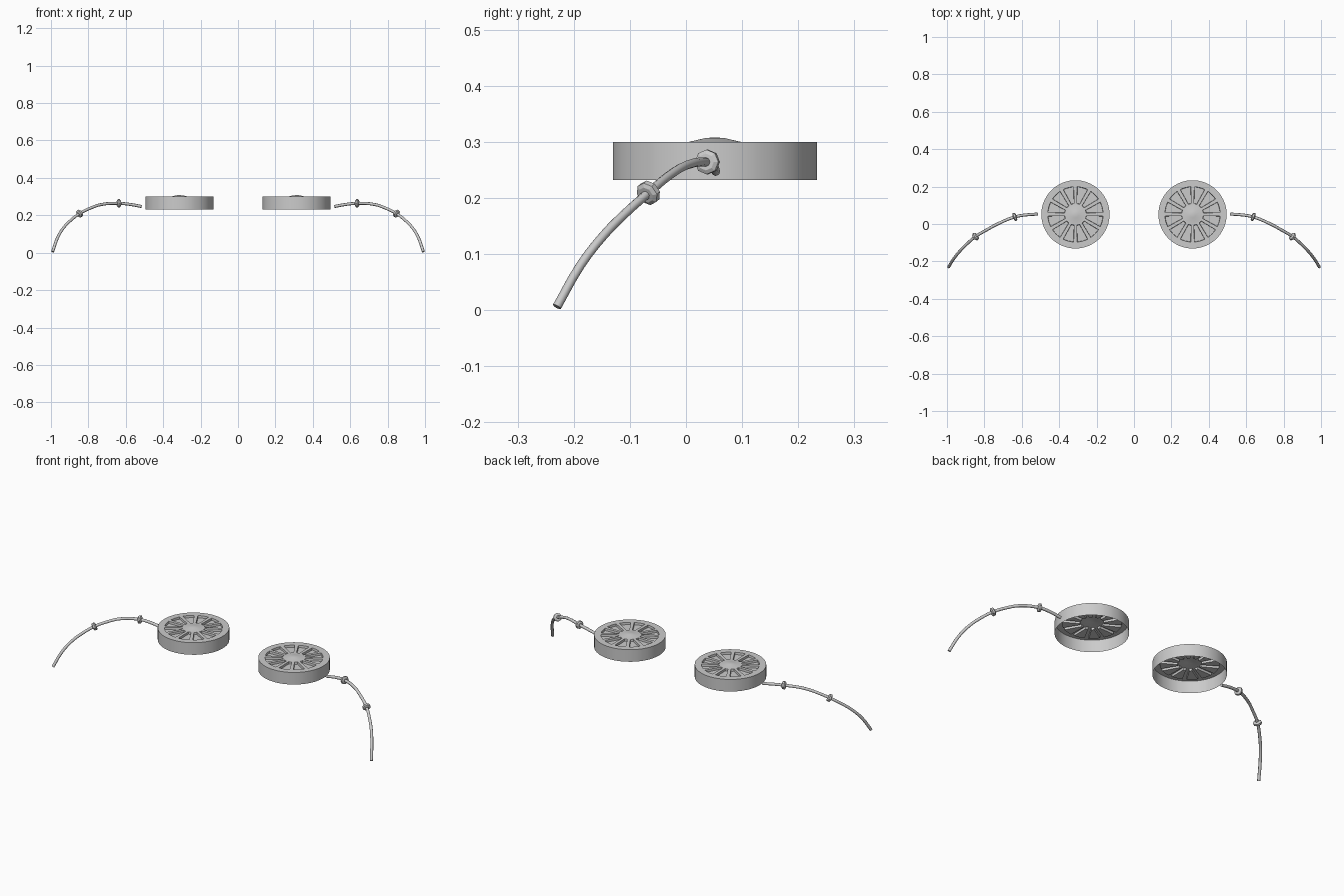
import bpy, bmesh, math
from mathutils import Vector

if "Cube" in bpy.data.objects:
    bpy.data.objects.remove(bpy.data.objects["Cube"])

grey = bpy.data.materials.new("plain grey")
grey.diffuse_color = (0.6, 0.6, 0.6, 1)
grey.use_nodes = True
grey.node_tree.nodes["Principled BSDF"].inputs["Base Color"].default_value = grey.diffuse_color

CX, CY, R = 0.313, 0.0515, 0.1825      # disc centre and radius
BOTTOM, TOP = 0.232, 0.30
SPOKES, ARC = 12, 4                    # spokes, segments across each window


def finish(bm, name, angle=30):
    bmesh.ops.recalc_face_normals(bm, faces=bm.faces) if name != "disc" else None
    me = bpy.data.meshes.new(name)
    bm.to_mesh(me)
    bm.free()
    ob = bpy.data.objects.new(name, me)
    bpy.context.collection.objects.link(ob)
    me.materials.append(grey)
    bpy.ops.object.select_all(action='DESELECT')
    ob.select_set(True)
    bpy.context.view_layer.objects.active = ob
    bpy.ops.object.shade_smooth_by_angle(angle=math.radians(angle))
    return ob


def build_disc(side):
    """Open-bottomed drum with a spoked, recessed top and a low domed hub."""
    bm = bmesh.new()
    n = SPOKES * (ARC + 1)

    def ring(r, z, half=None):
        # half = half-width of a spoke, constant along its length
        vs = []
        for i in range(SPOKES):
            mid = 2 * math.pi * i / SPOKES
            h = math.asin(half / r)
            span = 2 * math.pi / SPOKES - 2 * h
            for j in range(ARC + 1):
                a = mid + h + span * j / ARC
                vs.append(bm.verts.new((side * CX + r * math.cos(a),
                                        CY + r * math.sin(a), z)))
        return vs

    def bridge(a, b):
        for i in range(n):
            k = (i + 1) % n
            bm.faces.new((a[i], a[k], b[k], b[i]))

    low, rim = ring(R, BOTTOM, 0.014), ring(R, TOP, 0.014)
    outer, inner = ring(0.148, TOP, 0.0095), ring(0.058, TOP, 0.0075)
    hub, dome = ring(0.046, TOP, 0.006), ring(0.018, 0.3065, 0.0024)
    for a, b in ((low, rim), (rim, outer), (inner, hub), (hub, dome)):
        bridge(a, b)
    tip = bm.verts.new((side * CX, CY, 0.308))
    for i in range(n):
        bm.faces.new((dome[i], dome[(i + 1) % n], tip))
    # spokes and windows between outer and inner rings
    windows = []
    for i in range(SPOKES):
        s = i * (ARC + 1)
        e, nx = s + ARC, (s + ARC + 1) % n
        windows.append(bm.faces.new(outer[s:e + 1] + inner[s:e + 1][::-1]))
        bm.faces.new((outer[e], outer[nx], inner[nx], inner[e]))
    bm.normal_update()
    bmesh.ops.inset_individual(bm, faces=windows, thickness=0.0015, depth=-0.012)
    finish(bm, "disc")


# Cable centre line on the right side
PATH = [(0.515, 0.053, 0.247), (0.575, 0.049, 0.258), (0.637, 0.038, 0.264),
        (0.73, 0.0, 0.258), (0.785, -0.03, 0.24), (0.845, -0.067, 0.203),
        (0.90, -0.113, 0.168), (0.933, -0.147, 0.133), (0.965, -0.188, 0.08),
        (0.991, -0.23, 0.006)]
PATH[5] = (0.847, -0.067, 0.209)


def lathe(bm, profile, centre, axis, sides):
    """Closed ring swept around an axis from (radius, offset) points."""
    u = axis.cross(Vector((0, 0, 1))).normalized()
    v = axis.cross(u)
    rows = [[bm.verts.new(centre + axis * d + r * (u * math.cos(t) + v * math.sin(t)))
             for r, d in profile]
            for t in (2 * math.pi * i / sides for i in range(sides))]
    m = len(profile)
    for i in range(sides):
        a, b = rows[i], rows[(i + 1) % sides]
        for j in range(m):
            k = (j + 1) % m
            bm.faces.new((a[j], a[k], b[k], b[j]))


def build_cable(side):
    pts = [Vector((side * x, y, z)) for x, y, z in PATH]
    # round cable, eight sides
    cu = bpy.data.curves.new("cable_path", 'CURVE')
    cu.dimensions = '3D'
    cu.bevel_depth, cu.bevel_resolution = 0.008, 2
    cu.use_fill_caps = True
    cu.resolution_u = 3
    sp = cu.splines.new('BEZIER')
    sp.bezier_points.add(len(pts) - 1)
    for bp, p in zip(sp.bezier_points, pts):
        bp.co = p
        bp.handle_left_type = bp.handle_right_type = 'AUTO'
    tmp = bpy.data.objects.new("cable_path", cu)
    bpy.context.collection.objects.link(tmp)
    bpy.context.view_layer.update()
    me = bpy.data.meshes.new_from_object(tmp.evaluated_get(
        bpy.context.evaluated_depsgraph_get()))
    bpy.data.objects.remove(tmp)
    bm = bmesh.new()
    bm.from_mesh(me)
    for f in bm.faces:
        f.material_index = 0
    bmesh.ops.remove_doubles(bm, verts=bm.verts, dist=1e-5)
    finish(bm, "cable", 50)
    # eight-sided collars
    for i in (2, 5):
        bm = bmesh.new()
        axis = (pts[i + 1] - pts[i - 1]).normalized()
        lathe(bm, [(0.007, -0.009), (0.015, -0.009), (0.022, -0.005),
                   (0.022, 0.005), (0.015, 0.009), (0.007, 0.009)], pts[i], axis, 8)
        finish(bm, "collar", 20)


for side in (-1, 1):
    build_disc(side)
    build_cable(side)
